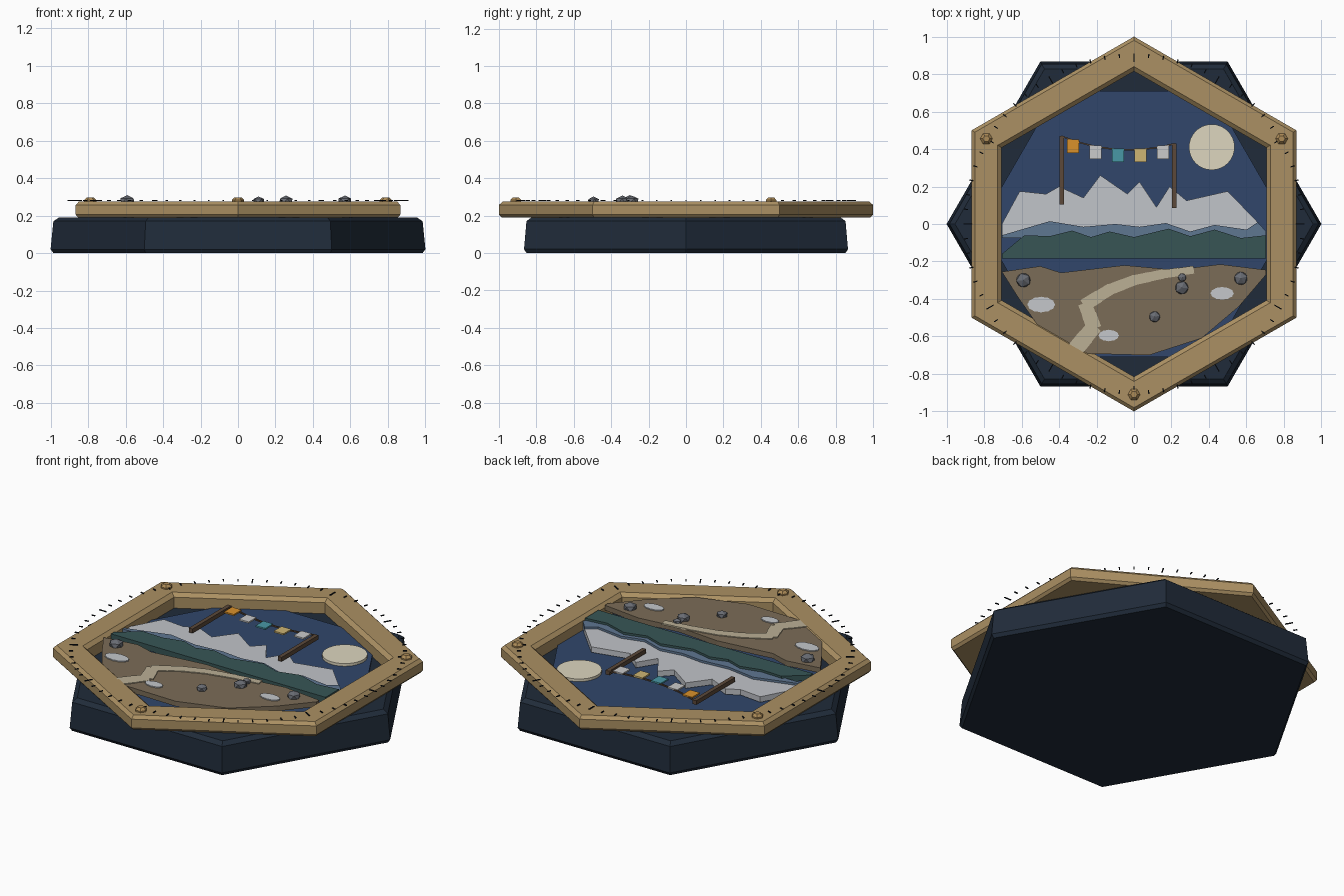
import bpy, bmesh, random
from math import sin, cos, pi, radians, atan2, hypot
from mathutils import Matrix, Vector

if "Cube" in bpy.data.objects:
    bpy.data.objects.remove(bpy.data.objects["Cube"])

random.seed(4)
mats = {}


def material(code):
    if code not in mats:
        m = bpy.data.materials.new("paint_" + code)
        rgb = [(int(code[i:i + 2], 16) / 255) ** 2.2 for i in (0, 2, 4)]
        m.diffuse_color = (*rgb, 1)
        m.use_nodes = True
        m.node_tree.nodes["Principled BSDF"].inputs["Base Color"].default_value = m.diffuse_color
        mats[code] = m
    return mats[code]


def finish(name, bm, color):
    bmesh.ops.recalc_face_normals(bm, faces=bm.faces)
    me = bpy.data.meshes.new(name)
    bm.to_mesh(me)
    bm.free()
    me.materials.append(material(color))
    ob = bpy.data.objects.new(name, me)
    bpy.context.collection.objects.link(ob)
    return ob


def hex_loft(name, profile, start, color, ring=False):
    """Sweep a (radius, z) profile around six corners."""
    bm = bmesh.new()
    rows = [[bm.verts.new((r * cos(start + k * pi / 3), r * sin(start + k * pi / 3), z))
             for k in range(6)] for r, z in profile]
    pairs = list(zip(rows, rows[1:]))
    if ring:
        pairs.append((rows[-1], rows[0]))
    else:
        bm.faces.new(rows[0])
        bm.faces.new(rows[-1])
    for a, b in pairs:
        for k in range(6):
            j = (k + 1) % 6
            bm.faces.new((a[k], a[j], b[j], b[k]))
    return finish(name, bm, color)


def plate(name, pts, z0, z1, color):
    """Flat cut-out with thickness."""
    bm = bmesh.new()
    f = bm.faces.new([bm.verts.new((x, y, z0)) for x, y in pts])
    ext = bmesh.ops.extrude_face_region(bm, geom=[f])
    bmesh.ops.translate(bm, vec=(0, 0, z1 - z0),
                        verts=[v for v in ext["geom"] if isinstance(v, bmesh.types.BMVert)])
    return finish(name, bm, color)


def add_bar(bm, a, b, width, z0, z1, extra=0.0):
    """Box running from a to b in plan."""
    dx, dy = b[0] - a[0], b[1] - a[1]
    m = (Matrix.Translation(((a[0] + b[0]) / 2, (a[1] + b[1]) / 2, (z0 + z1) / 2))
         @ Matrix.Rotation(atan2(dy, dx), 4, 'Z')
         @ Matrix.Diagonal((hypot(dx, dy) + extra, width, z1 - z0, 1)))
    bmesh.ops.create_cube(bm, size=1, matrix=m)


def ellipse(cx, cy, rx, ry, n, jitter=0.0):
    return [(cx + rx * cos(2 * pi * k / n) * (1 - jitter * (k % 2)),
             cy + ry * sin(2 * pi * k / n) * (1 - jitter * (k % 2))) for k in range(n)]


# Hexagonal base and the frame turned by 30 degrees
hex_loft("base", [(0.985, 0), (1.0, 0.02), (0.985, 0.17), (0.955, 0.19)], 0, "252f3c")
hex_loft("frame", [(0.985, 0.19), (1.0, 0.205), (1.0, 0.257), (0.98, 0.275),
                   (0.84, 0.275), (0.815, 0.255), (0.815, 0.19)], pi / 6, "aa8f63", True)
hex_loft("sky_panel", [(0.82, 0.185), (0.82, 0.2)], 0, "34486a")

# Dial ticks, long ones every 30 degrees
bm = bmesh.new()
for k in range(72):
    a = radians(5 * k)
    r0 = 0.865 if k % 6 == 0 else 0.888
    add_bar(bm, (r0 * cos(a), r0 * sin(a)), (0.91 * cos(a), 0.91 * sin(a)), 0.006, 0.279, 0.284)
finish("dial_ticks", bm, "1b1f26")

# Frame studs
for i, deg in enumerate((30, 150, 270)):
    bm = bmesh.new()
    a = radians(deg)
    for r1, r2, h, z in ((0.033, 0.033, 0.013, 0.2765), (0.033, 0.018, 0.014, 0.29)):
        bmesh.ops.create_cone(bm, cap_ends=True, segments=6, radius1=r1, radius2=r2, depth=h,
                              matrix=Matrix.Translation((0.91 * cos(a), 0.91 * sin(a), z))
                              @ Matrix.Rotation(pi / 6, 4, 'Z'))
    finish(f"stud_{i + 1}", bm, "ab8a58")

# Moon and layered ridges
plate("moon", ellipse(0.415, 0.41, 0.122, 0.122, 32), 0.198, 0.216, "dcd5bd")
snow = [(-0.705, -0.07), (-0.705, 0.0), (-0.61, 0.175), (-0.47, 0.16), (-0.40, 0.2), (-0.27, 0.14),
        (-0.18, 0.26), (-0.035, 0.16), (0.03, 0.225), (0.12, 0.09), (0.19, 0.2), (0.28, 0.125),
        (0.5, 0.175), (0.65, 0.02), (0.705, -0.04), (0.705, -0.07)]
plate("snowy_peaks", snow, 0.205, 0.238, "c0c3c8")
far = [(-0.705, -0.075), (-0.705, -0.06), (-0.45, 0.015), (-0.27, -0.015), (-0.1, 0.0), (0.03, -0.015),
       (0.17, 0.005), (0.3, -0.04), (0.43, -0.005), (0.6, -0.03), (0.66, 0.01), (0.705, -0.04),
       (0.705, -0.075)]
plate("far_hills", far, 0.22, 0.251, "5f7690")
near = [(-0.705, -0.185), (-0.705, -0.16), (-0.585, -0.06), (-0.45, -0.065), (-0.33, -0.035),
        (-0.23, -0.07), (-0.13, -0.04), (0.0, -0.07), (0.185, -0.025), (0.3, -0.065),
        (0.43, -0.03), (0.57, -0.075), (0.705, -0.06), (0.705, -0.185)]
plate("near_hills", near, 0.23, 0.264, "3a5656")

# Foreground ground
ground = [(-0.705, -0.255), (-0.5, -0.225), (-0.39, -0.26), (-0.05, -0.22), (0.22, -0.245),
          (0.46, -0.215), (0.705, -0.245), (0.705, -0.27), (0.56, -0.44), (0.36, -0.61),
          (0.08, -0.7), (-0.32, -0.69), (-0.5, -0.56), (-0.62, -0.39)]
plate("ground", ground, 0.24, 0.27, "7a6c58")

# Winding path of overlapping slabs
way = [(-0.31, -0.665, 0.09), (-0.215, -0.55, 0.08), (-0.26, -0.43, 0.07), (-0.13, -0.35, 0.06),
       (0.0, -0.3, 0.055), (0.15, -0.268, 0.048), (0.31, -0.245, 0.04)]
bm = bmesh.new()
for p, q in zip(way, way[1:]):
    p, q = Vector(p), Vector(q)
    for s in range(2):
        a, b = p.lerp(q, s / 2), p.lerp(q, (s + 1) / 2)
        add_bar(bm, a, b, (a.z + b.z) / 2, 0.266, 0.275, 0.018)
finish("path", bm, "b9ae94")

# Snow patches and rocks
for i, (x, y, rx, ry) in enumerate(((-0.495, -0.43, 0.075, 0.042), (0.47, -0.37, 0.063, 0.034),
                                    (-0.135, -0.595, 0.055, 0.031))):
    plate(f"snow_patch_{i + 1}", ellipse(x, y, rx, ry, 24, 0.06), 0.266, 0.276, "c3c6ca")
for i, (x, y, r) in enumerate(((-0.59, -0.3, 0.043), (0.57, -0.29, 0.04), (0.255, -0.34, 0.04),
                               (0.257, -0.285, 0.025), (0.11, -0.495, 0.033))):
    bm = bmesh.new()
    bmesh.ops.create_icosphere(bm, subdivisions=1, radius=r,
                               matrix=Matrix.Translation((x, y, 0.277))
                               @ Matrix.Diagonal((1, 1, 0.75, 1))
                               @ Matrix.Rotation(random.uniform(0, 3), 4, 'Z'))
    finish(f"rock_{i + 1}", bm, "686b72")

# Flag poles, sagging line and flags
for name, x, y0, y1 in (("left_pole", -0.385, 0.105, 0.47), ("right_pole", 0.215, 0.085, 0.43)):
    bm = bmesh.new()
    add_bar(bm, (x, y0), (x, y1), 0.024, 0.245, 0.27)
    finish(name, bm, "5c4a3c")


def sag(x):
    t = (x + 0.385) / 0.6
    return 0.468 - 0.04 * t - 0.2 * t * (1 - t)


bm = bmesh.new()
xs = [-0.385 + 0.05 * k for k in range(13)]
for a, b in zip(xs, xs[1:]):
    add_bar(bm, (a, sag(a)), (b, sag(b)), 0.008, 0.262, 0.27, 0.003)
finish("flag_line", bm, "5c4a3c")
for i, color in enumerate(("d9902f", "d0d2d4", "4a97a5", "cdb473", "d0d2d4")):
    x = -0.325 + 0.12 * i
    top = sag(x) + 0.006
    bm = bmesh.new()
    add_bar(bm, (x, top), (x, top - 0.072), 0.063, 0.264, 0.273)
    finish(f"flag_{i + 1}", bm, color)
